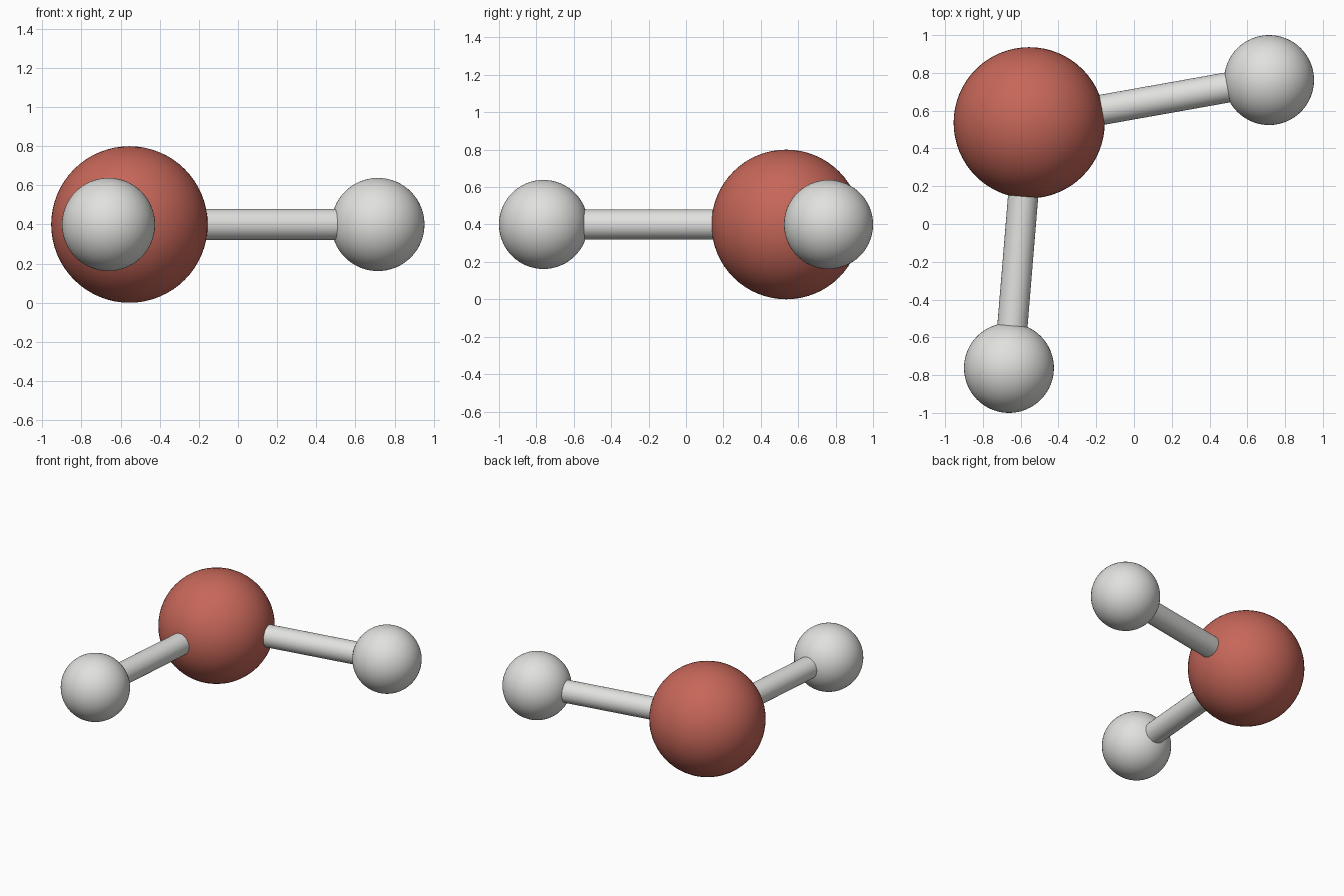
import bpy
from mathutils import Vector

default = bpy.data.objects.get("Cube")
if default:
    bpy.data.objects.remove(default, do_unlink=True)


def material(name, rgb):
    mat = bpy.data.materials.new(name)
    mat.use_nodes = True
    mat.diffuse_color = (*rgb, 1)
    mat.node_tree.nodes["Principled BSDF"].inputs["Base Color"].default_value = (*rgb, 1)
    return mat


red = material("brick red", (0.57, 0.135, 0.10))
grey = material("pale grey", (0.75, 0.75, 0.73))


def finish(name, mat):
    obj = bpy.context.object
    obj.name = name
    obj.data.materials.append(mat)
    bpy.ops.object.shade_smooth_by_angle()
    return obj


def ball(name, centre, radius, mat):
    bpy.ops.mesh.primitive_uv_sphere_add(segments=64, ring_count=32, radius=radius, location=centre)
    finish(name, mat)


def rod(name, start, end, radius, mat):
    axis = end - start
    bpy.ops.mesh.primitive_cylinder_add(
        vertices=48, radius=radius, depth=axis.length, location=(start + end) / 2,
        rotation=axis.to_track_quat("Z", "Y").to_euler())
    finish(name, mat)


# Large central ball
centre = Vector((-0.555, 0.536, 0.4))
ball("central_ball", centre, 0.4, red)

# Two small balls, each joined to the central ball by a rod
for side, x, y in (("left", 0.715, 0.762), ("front", -0.662, -0.762)):
    tip = Vector((x, y, centre.z))
    ball(side + "_ball", tip, 0.238, grey)
    rod(side + "_rod", centre, tip, 0.08, grey)
